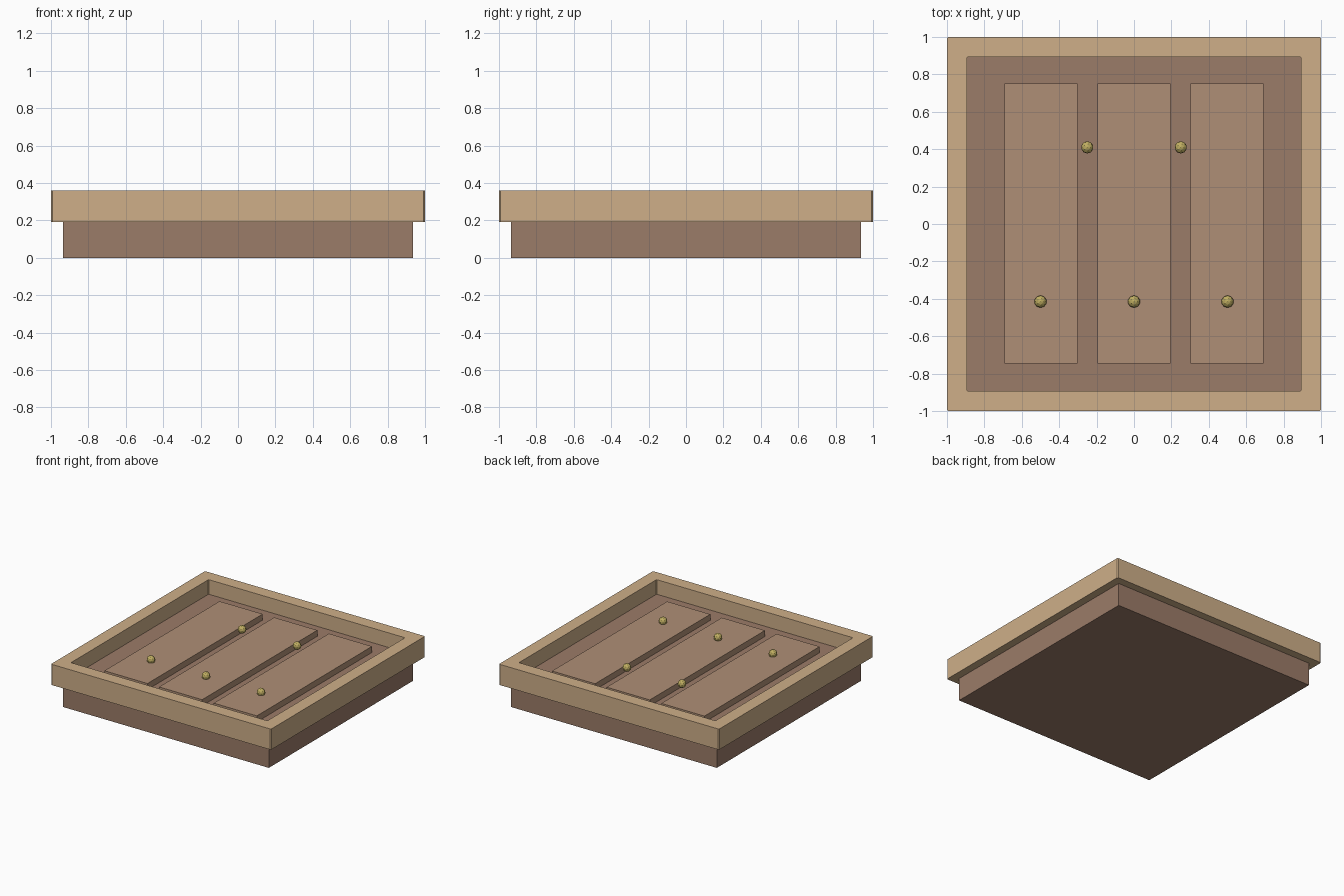
import bpy, bmesh

if "Cube" in bpy.data.objects:
    bpy.data.objects.remove(bpy.data.objects["Cube"])


def material(name, rgb):
    m = bpy.data.materials.new(name)
    m.diffuse_color = (*rgb, 1)
    m.use_nodes = True
    m.node_tree.nodes["Principled BSDF"].inputs["Base Color"].default_value = m.diffuse_color
    return m


FRAME = material("pale_wood", (0.62, 0.43, 0.25))
BASE = material("dark_wood", (0.33, 0.20, 0.14))
PLANK = material("plank_wood", (0.43, 0.275, 0.18))
BRASS = material("brass", (0.52, 0.42, 0.12))


def finish(bm, name, mat):
    bmesh.ops.recalc_face_normals(bm, faces=bm.faces)
    me = bpy.data.meshes.new(name)
    bm.to_mesh(me)
    bm.free()
    me.materials.append(mat)
    ob = bpy.data.objects.new(name, me)
    bpy.context.collection.objects.link(ob)
    return ob


def box(name, x0, x1, y0, y1, z0, z1, mat):
    bm = bmesh.new()
    bmesh.ops.create_cube(bm, size=1)
    bmesh.ops.scale(bm, verts=bm.verts, vec=(x1 - x0, y1 - y0, z1 - z0))
    bmesh.ops.translate(bm, verts=bm.verts,
                        vec=((x0 + x1) / 2, (y0 + y1) / 2, (z0 + z1) / 2))
    return finish(bm, name, mat)


def ring(half, cut):
    # square outline with small cut corners
    a, b = half, half - cut
    return [(a, -b), (a, b), (b, a), (-b, a), (-a, b), (-a, -b), (-b, -a), (b, -a)]


# tray base, its top forms the recessed floor
box("base", -0.935, 0.935, -0.935, 0.935, 0, 0.24, BASE)

# overhanging rim: rectangular section swept round the square
bm = bmesh.new()
section = [(1.0, 0.008, 0.19), (1.0, 0.008, 0.36), (0.893, 0.004, 0.36), (0.893, 0.004, 0.19)]
loops = [[bm.verts.new((x, y, z)) for x, y in ring(h, c)] for h, c, z in section]
for i in range(4):
    a, b = loops[i], loops[(i + 1) % 4]
    for j in range(8):
        k = (j + 1) % 8
        bm.faces.new((a[j], a[k], b[k], b[j]))
finish(bm, "rim", FRAME)

# three raised planks
for i, x in enumerate((-0.497, 0, 0.497)):
    box(f"plank_{i + 1}", x - 0.196, x + 0.196, -0.745, 0.75, 0.23, 0.29, PLANK)

# faceted brass studs
for i, (x, y) in enumerate([(-0.25, 0.41), (0.25, 0.41), (-0.5, -0.415), (0, -0.415), (0.5, -0.415)]):
    bm = bmesh.new()
    bmesh.ops.create_icosphere(bm, subdivisions=2, radius=0.033)
    finish(bm, f"stud_{i + 1}", BRASS).location = (x, y, 0.308)
